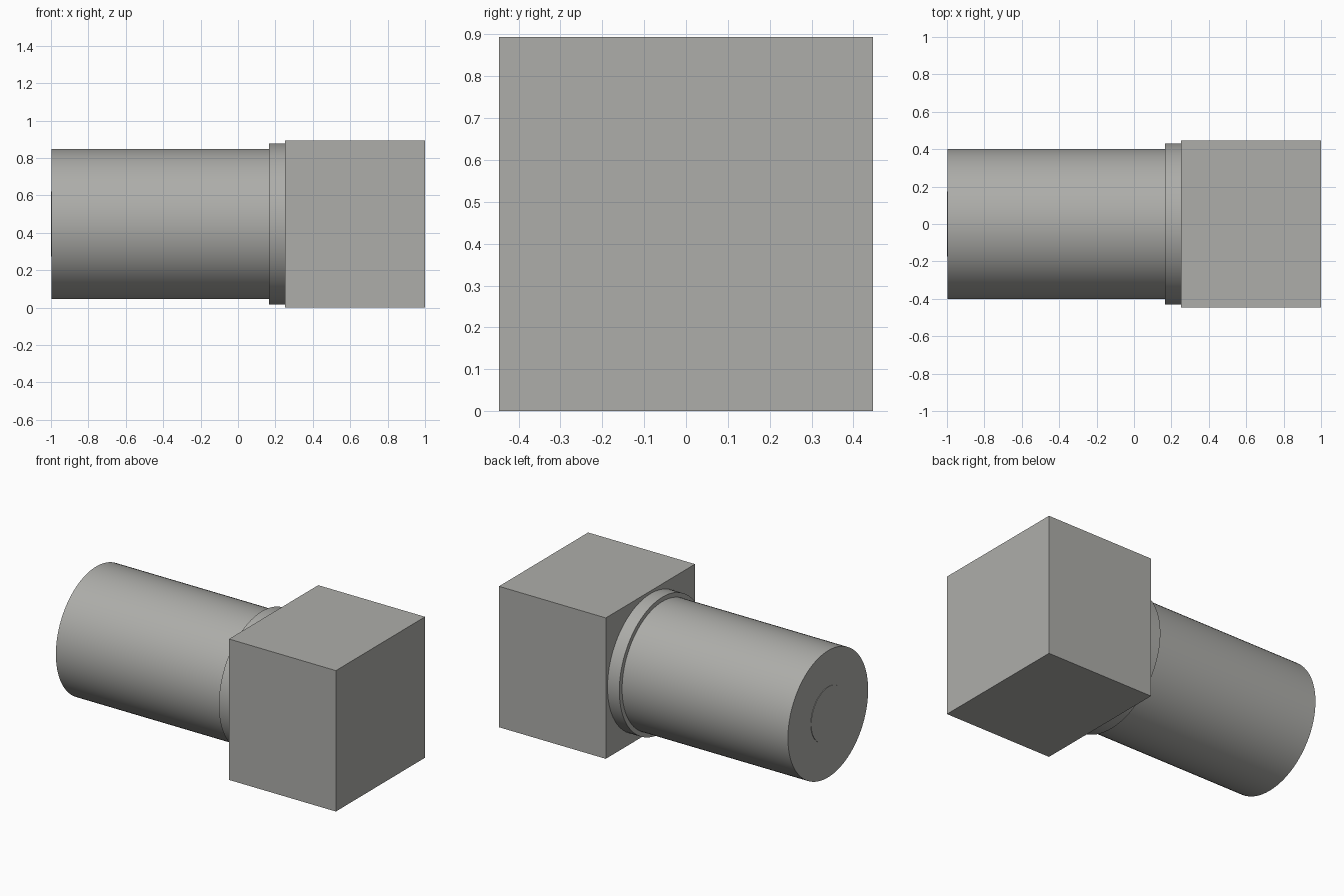
import bpy
import math

cube = bpy.data.objects.get("Cube")
if cube:
    bpy.data.objects.remove(cube, do_unlink=True)

HALF = 0.447  # half width of the square head, also the axis height

grey = bpy.data.materials.new("warm grey")
grey.use_nodes = True
colour = (0.42, 0.42, 0.40, 1)
grey.diffuse_color = colour
grey.node_tree.nodes["Principled BSDF"].inputs["Base Color"].default_value = colour


def finish(name):
    ob = bpy.context.object
    ob.name = name
    ob.data.materials.append(grey)
    return ob


def disc(name, x0, x1, radius):
    """Smooth cylinder along x, from x0 to x1."""
    bpy.ops.mesh.primitive_cylinder_add(
        vertices=96, radius=radius, depth=x1 - x0,
        location=((x0 + x1) / 2, 0, HALF), rotation=(0, math.pi / 2, 0))
    finish(name)
    bpy.ops.object.transform_apply(location=False, rotation=True, scale=True)
    bpy.ops.object.shade_smooth_by_angle(angle=math.radians(30))


# Square head
bpy.ops.mesh.primitive_cube_add(size=1, location=(0.625, 0, HALF))
bpy.context.object.scale = (0.75, 2 * HALF, 2 * HALF)
bpy.ops.object.transform_apply(location=False, rotation=False, scale=True)
finish("square_head")

# Collar, barrel and the thin raised pad on the barrel's end
disc("collar", 0.167, 0.25, 0.43)
disc("barrel", -0.997, 0.167, 0.402)
disc("end_pad", -1.0, -0.997, 0.173)
